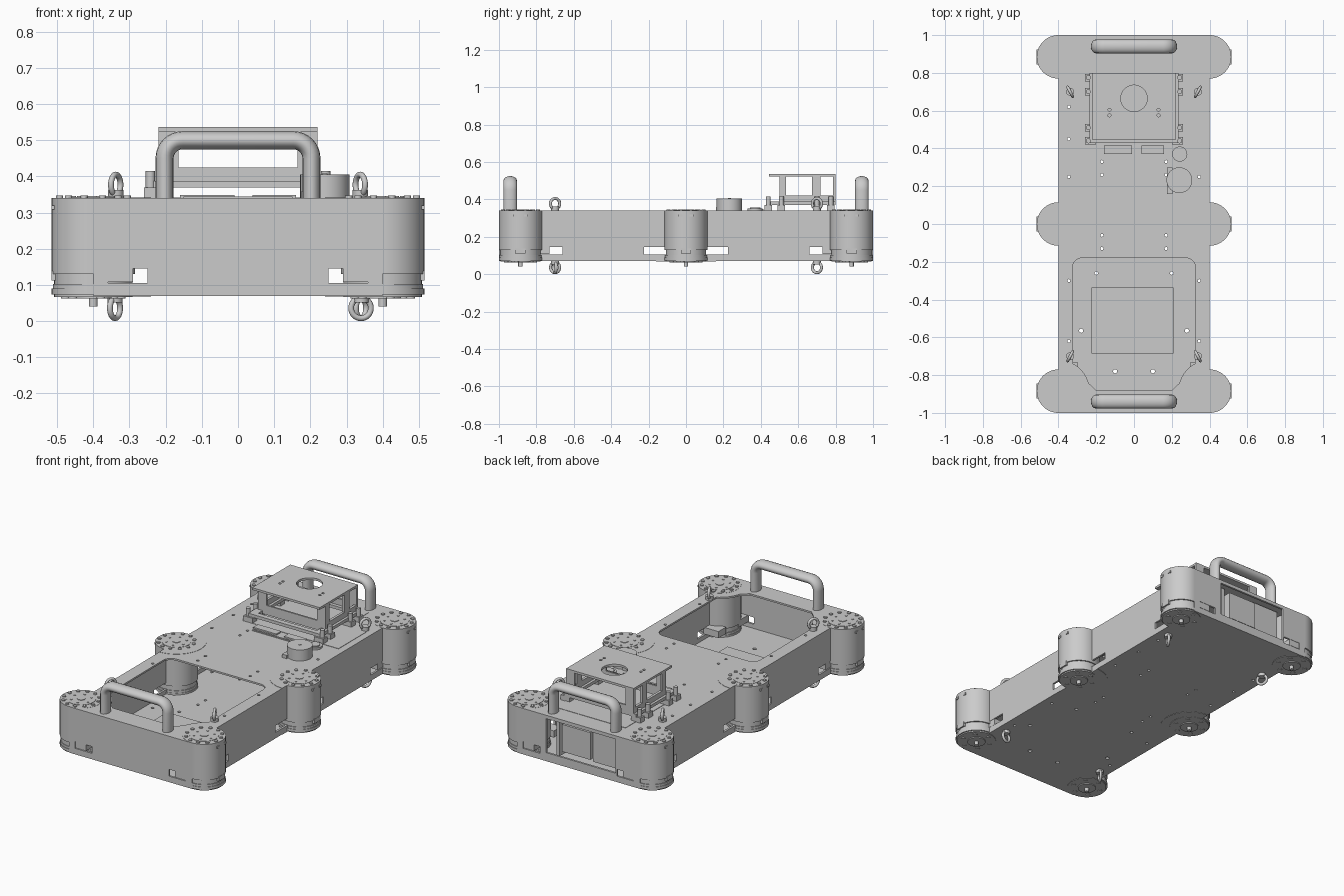
import bpy, bmesh
from math import pi, cos, sin, radians
from mathutils import Matrix, Vector

if "Cube" in bpy.data.objects:
    bpy.data.objects.remove(bpy.data.objects["Cube"])

SIGNS = [(sx, sy) for sx in (-1, 1) for sy in (-1, 1)]


def finish(name, bm, smooth=False):
    bmesh.ops.recalc_face_normals(bm, faces=bm.faces)
    me = bpy.data.meshes.new(name)
    bm.to_mesh(me)
    bm.free()
    ob = bpy.data.objects.new(name, me)
    bpy.context.collection.objects.link(ob)
    bpy.ops.object.select_all(action='DESELECT')
    ob.select_set(True)
    bpy.context.view_layer.objects.active = ob
    if smooth:
        bpy.ops.object.shade_smooth_by_angle(angle=radians(35))
    return ob


def add_box(bm, x0, x1, y0, y1, z0, z1):
    m = Matrix.Translation(((x0 + x1) / 2, (y0 + y1) / 2, (z0 + z1) / 2)) @ \
        Matrix.Diagonal((abs(x1 - x0), abs(y1 - y0), abs(z1 - z0), 1))
    bmesh.ops.create_cube(bm, size=1, matrix=m)


def add_cyl(bm, x, y, r, z0, z1, n=48):
    bmesh.ops.create_cone(bm, cap_ends=True, segments=n, radius1=r, radius2=r, depth=z1 - z0,
                          matrix=Matrix.Translation((x, y, (z0 + z1) / 2)))


def add_prism(bm, pts, z0, z1):
    f = bm.faces.new([bm.verts.new((x, y, z0)) for x, y in pts])
    r = bmesh.ops.extrude_face_region(bm, geom=[f])
    bmesh.ops.translate(bm, vec=(0, 0, z1 - z0),
                        verts=[v for v in r['geom'] if isinstance(v, bmesh.types.BMVert)])


def boxes(name, items):
    bm = bmesh.new()
    for b in items:
        add_box(bm, *b)
    return finish(name, bm)


def cylinders(name, items, n=48):
    bm = bmesh.new()
    for c in items:
        add_cyl(bm, *c, n=n)
    return finish(name, bm, True)


def arc(cx, cy, r, a0, a1, n=12):
    return [(cx + r * cos(radians(a0 + (a1 - a0) * i / n)),
             cy + r * sin(radians(a0 + (a1 - a0) * i / n))) for i in range(n + 1)]


def cut(ob, cutter):
    cutter.hide_render = True
    mod = ob.modifiers.new('cut', 'BOOLEAN')
    mod.operation, mod.object, mod.solver = 'DIFFERENCE', cutter, 'EXACT'
    bpy.context.view_layer.objects.active = ob
    bpy.ops.object.modifier_apply(modifier=mod.name)


# Deck and floor plates with the front bay opening and bolt holes
deck = boxes('deck_plate', [(-.4, .4, -1, 1, .33, .34)])
floor = boxes('floor_plate', [(-.4, .4, -1, 1, .07, .08)])
bm = bmesh.new()
right = [(.2, -.88)] + arc(.4, -.885, .165, 165, 118, 8) + arc(.275, -.23, .05, 0, 90, 8)
add_prism(bm, right + [(-x, y) for x, y in reversed(right)], .3, .4)
cut(deck, finish('bay_cutter', bm))
holes = []
for s in (-1, 1):
    holes += [(s * .345, y, .008, 0, .5) for y in (-.62, -.3, -.1, .25, .45, .62)]
    holes += [(s * .17, y, .008, 0, .5) for y in (-.13, -.06, .26, .33)]
    holes += [(s * .28, -.565, .011, 0, .5), (s * .2, -.26, .009, 0, .5), (s * .1, -.78, .011, 0, .5)]
hole_cutter = cylinders('hole_cutter', holes, 12)
for plate in (deck, floor):
    cut(plate, hole_cutter)

# Side, front and back walls with cable slots
side_walls = boxes('side_walls', [(s * .388, s * .4, -.9, .9, .075, .335) for s in (-1, 1)])
slots = [(-.5, .5, y, y + .12, .105, .145) for y in (-.78, -.225, .105, .66)]
cut(side_walls, boxes('side_slot_cutter', slots))
front_wall = boxes('front_wall', [(-.4, .4, -1, -.988, .075, .335)])
back_wall = boxes('back_wall', [(-.4, .4, .988, 1, .075, .335)])
end_slots = [(s * .25, s * .36, -1.1, 1.1, .105, .145) for s in (-1, 1)]
slot_cutter = boxes('end_slot_cutter', end_slots)
cut(front_wall, slot_cutter)
cut(back_wall, slot_cutter)
cut(back_wall, boxes('back_window_cutter', [(-.24, .21, .9, 1.1, .12, .32)]))

# Interior: bay base plate, rear electronics
boxes('bay_base_plate', [(-.226, .21, -.685, -.335, .08, .1)])
boxes('rear_electronics', [(-.06, .125, .85, .975, .14, .3), (-.24, -.06, .93, .95, .12, .32),
                           (.15, .17, .9, .96, .1, .32)])

# Wheel pods: sleeve, collar, flanges, hub, axle, bolts
for px, py in [(sx * .4, y) for sx in (-1, 1) for y in (-.885, 0, .885)]:
    cylinders('pod_sleeve', [(px, py, .115, .13, .333)], 64)
    cylinders('pod_collar', [(px, py, .108, .1, .13), (px, py, .112, .09, .103)], 64)
    cylinders('pod_bottom_flange', [(px, py, .115, .074, .09), (px, py, .108, .067, .074)], 64)
    cylinders('pod_top_cap', [(px, py, .115, .333, .341)], 64)
    cylinders('pod_hub', [(px, py, .078, .341, .343), (px, py, .022, .343, .346),
                          (px, py, .05, .062, .067)])
    cylinders('pod_axle', [(px, py, .012, .04, .07)], 24)
    bolts = []
    for i in range(12):
        a = 2 * pi * (i + .5) / 12
        bolts.append((px + .097 * cos(a), py + .097 * sin(a), .01, .341, .347))
        if i % 2:
            bolts.append((px + .055 * cos(a), py + .055 * sin(a), .006, .343, .346))
            bolts.append((px + .08 * cos(a), py + .08 * sin(a), .012, .063, .067))
    cylinders('pod_bolts', bolts, 12)
    # cable connector and small tabs near the rim
    sx = 1 if px > 0 else -1
    boxes('pod_connector', [(px + sx * .095, px + sx * .116, py - .028, py + .028, .112, .138)])
    boxes('pod_tabs', [(px + sx * .1, px + sx * .1155, py + d - .01, py + d + .01, .308, .32)
                       for d in (-.03, .03)])

# Motor blocks showing in the slots
blocks = []
for sx, sy in SIGNS:
    blocks.append((sx * .29, sx * .36, sy * .9, sy * .998, .108, .147))
    blocks.append((sx * .3, sx * .398, sy * .73, sy * .8, .108, .147))
boxes('motor_blocks', blocks)

# Half-round reinforcing plates at the middle pods
bm = bmesh.new()
for z0, z1 in ((.338, .3415), (.068, .072)):
    for s in (-1, 1):
        add_prism(bm, [(s * x, y) for x, y in arc(.4, 0, .16, 90, 270, 32)], z0, z1)
finish('middle_pod_plates', bm)

# Carry handles of oval tube
path = [(-.203, .335)] + arc(-.153, .45, .05, 180, 90, 8) + arc(.153, .45, .05, 90, 0, 8) + [(.203, .335)]
for y, name in ((-.94, 'front_handle'), (.94, 'back_handle')):
    cu = bpy.data.curves.new(name, 'CURVE')
    cu.dimensions, cu.bevel_depth, cu.bevel_resolution, cu.use_fill_caps = '3D', .025, 6, True
    sp = cu.splines.new('POLY')
    sp.points.add(len(path) - 1)
    for p, (x, z) in zip(sp.points, path):
        p.co = (x, 0, z, 1)
    sp.use_smooth = True
    ob = bpy.data.objects.new(name, cu)
    ob.location.y, ob.scale.y = y, 1.45
    bpy.context.collection.objects.link(ob)


# Lifting eyes above and below each corner
def lifting_eye(x, y, z, base0, base1, angle):
    cylinders('lifting_eye_base', [(x, y, .021, base0, base1)], 24)
    bpy.ops.mesh.primitive_torus_add(major_radius=.028, minor_radius=.008, major_segments=32,
                                     minor_segments=12, location=(x, y, z),
                                     rotation=(pi / 2, 0, radians(angle)))
    bpy.context.object.name = 'lifting_eye_ring'
    bpy.ops.object.shade_smooth()


for sx, sy in SIGNS:
    lifting_eye(sx * .338, sy * .7, .377, .34, .362, sx * sy * 62)
    lifting_eye(sx * .34, sy * .7, .036, .052, .07, 12 if (sx, sy) == (1, -1) else sx * sy * 60)

# Sensor stand: top plate with hole, window frames, base frame and feet
top = boxes('stand_top_plate', [(-.22, .22, .445, .8, .523, .536)])
cut(top, cylinders('stand_hole_cutter', [(0, .665, .07, .4, .6)]))
cut(top, cylinders('stand_screw_cutter', [(s * .13, y, .008, .4, .6) for s in (-1, 1) for y in (.575, .605)], 12))
frame = []
for s in (-1, 1):
    frame += [(s * .205, s * .22, y0, y1, .385, .523) for y0, y1 in ((.5, .535), (.675, .72), (.785, .8))]
    frame += [(s * .165, s * .22, y0, y0 + .01, .385, .523) for y0 in (.5, .79)]
    frame += [(s * .19, s * .235, .43, .8, .37, .388), (s * .205, s * .22, .5, .8, .388, .42)]
frame += [(-.22, .22, y, y + .01, .37, .425) for y in (.5, .79)]
frame += [(-.22, .22, y, y + .03, .37, .388) for y in (.43, .77)]
boxes('stand_frame', frame)
boxes('stand_feet', [(s * .2, s * .26, y - .02, y + .02, .34, .37) for s in (-1, 1) for y in (.44, .51, .7, .775)])
cylinders('stand_foot_bolts', [(s * .242, y, .013, .37, .415) for s in (-1, 1) for y in (.44, .51, .7, .775)], 16)

# Deck fittings: round beacon, cable gland, front bracket, rear cover plate
cylinders('round_beacon', [(.24, .232, .068, .34, .405), (.24, .232, .008, .405, .408)])
boxes('beacon_mount', [(.175, .205, .16, .3, .34, .36)])
cylinders('cable_gland', [(.242, .37, .04, .34, .352), (.242, .37, .028, .352, .358)], 32)
boxes('connector_bracket', [(-.16, -.01, .37, .415, .34, .348), (.04, .16, .37, .415, .34, .348),
                            (-.15, .15, .345, .355, .34, .345)])
boxes('rear_cover_plate', [(-.23, .36, .42, .68, .339, .342), (-.23, .23, .68, .89, .339, .342)])
